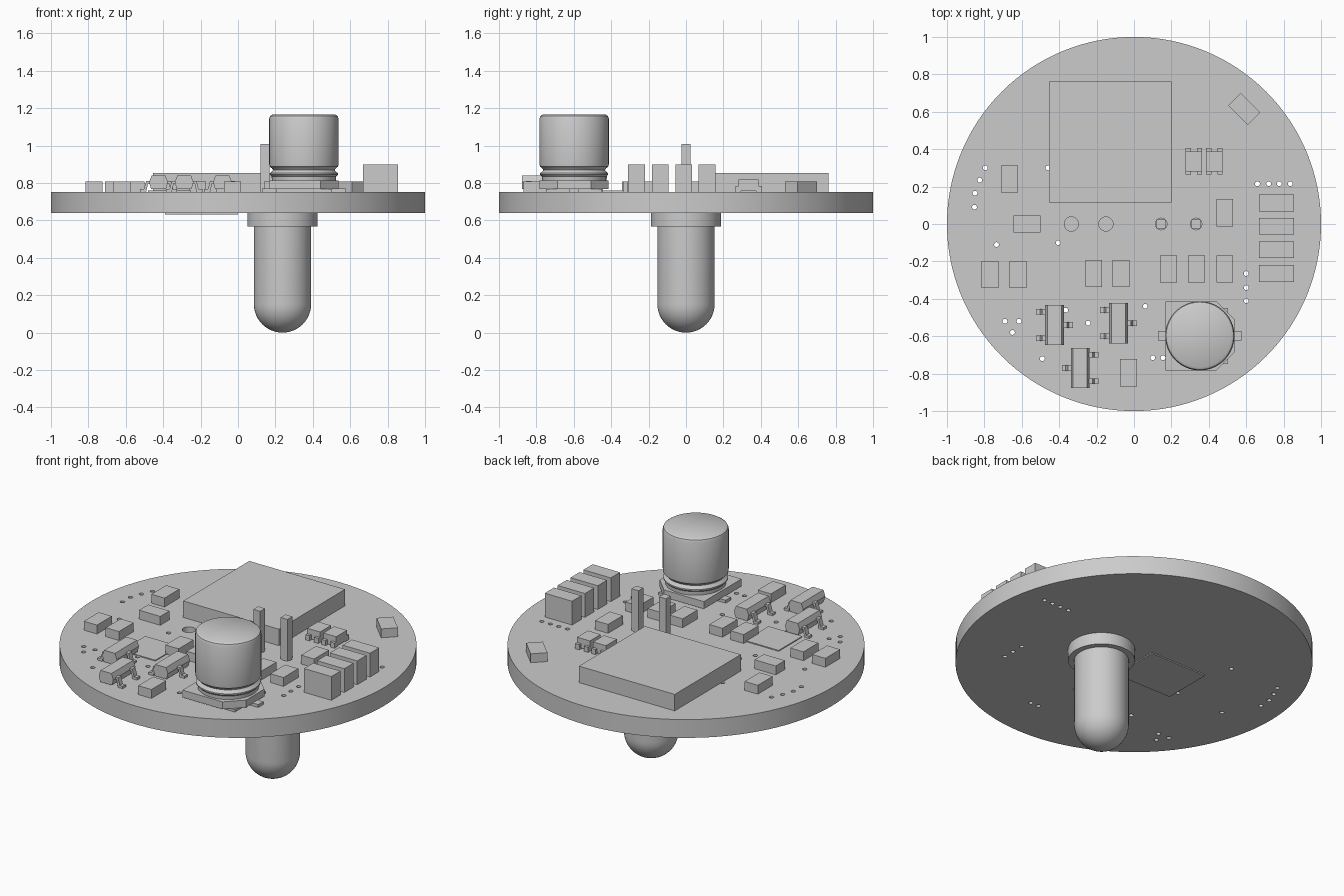
import bpy, bmesh, math
from mathutils import Matrix, Vector

if "Cube" in bpy.data.objects:
    bpy.data.objects.remove(bpy.data.objects["Cube"], do_unlink=True)

grey = bpy.data.materials.new("plain grey")
grey.use_nodes = True
COLOUR = (0.6, 0.6, 0.6, 1)
grey.diffuse_color = COLOUR
grey.node_tree.nodes["Principled BSDF"].inputs["Base Color"].default_value = COLOUR

TOP, BOTTOM = 0.753, 0.64    # board faces


def finish(name, bm, smooth=False):
    bmesh.ops.recalc_face_normals(bm, faces=bm.faces)
    mesh = bpy.data.meshes.new(name)
    bm.to_mesh(mesh)
    bm.free()
    mesh.materials.append(grey)
    ob = bpy.data.objects.new(name, mesh)
    bpy.context.collection.objects.link(ob)
    if smooth:
        bpy.ops.object.select_all(action='DESELECT')
        ob.select_set(True)
        bpy.context.view_layer.objects.active = ob
        bpy.ops.object.shade_smooth_by_angle(angle=math.radians(35))
    return ob


def add_box(bm, x, y, w, d, z0, z1, angle=0):
    m = (Matrix.Translation((x, y, (z0 + z1) / 2)) @ Matrix.Rotation(angle, 4, 'Z')
         @ Matrix.Diagonal((w, d, z1 - z0, 1)))
    return bmesh.ops.create_cube(bm, size=1, matrix=m)["verts"]


def box(name, *args):
    bm = bmesh.new()
    add_box(bm, *args)
    return finish(name, bm)


def add_cylinder(bm, x, y, r, z0, z1, sides):
    bmesh.ops.create_cone(bm, cap_ends=True, segments=sides, radius1=r, radius2=r,
                          depth=z1 - z0, matrix=Matrix.Translation((x, y, (z0 + z1) / 2)))


def prism(bm, points, along):
    """Extrude a closed outline by a vector."""
    face = bm.faces.new([bm.verts.new(p) for p in points])
    new = bmesh.ops.extrude_face_region(bm, geom=[face])["geom"]
    bmesh.ops.translate(bm, vec=along, verts=[v for v in new if isinstance(v, bmesh.types.BMVert)])


def lathe(name, x, y, profile, sides=64):
    """Revolve a radius and height profile that starts and ends on the axis."""
    bm = bmesh.new()
    verts = [bm.verts.new((r, 0, z)) for r, z in profile]
    edges = [bm.edges.new(pair) for pair in zip(verts, verts[1:])]
    bmesh.ops.spin(bm, geom=verts + edges, cent=(0, 0, 0), axis=(0, 0, 1),
                   angle=math.tau, steps=sides)
    bmesh.ops.remove_doubles(bm, verts=bm.verts, dist=1e-4)
    bmesh.ops.translate(bm, vec=(x, y, 0), verts=bm.verts)
    return finish(name, bm, True)


# Round board with small vias and larger lead holes
bm = bmesh.new()
add_cylinder(bm, 0, 0, 1, BOTTOM, TOP, 128)
board = finish("board", bm, True)
vias = [(-.795, .3), (-.825, .235), (-.85, .165), (-.853, .09), (-.46, .3), (-.735, -.11),
        (-.405, -.1), (-.69, -.52), (-.615, -.52), (-.65, -.58), (-.49, -.72),
        (-.365, -.46), (-.245, -.53), (.06, -.44), (.1, -.715), (.155, -.715)]
vias += [(.6, y) for y in (-.265, -.34, -.41)] + [(x, .215) for x in (.66, .72, .777, .835)]
bm = bmesh.new()
for x, y in vias:
    add_cylinder(bm, x, y, .013, .6, .8, 16)
for x, r in ((-.335, .038), (-.15, .038), (.145, .031), (.332, .031)):
    add_cylinder(bm, x, 0, r, .6, .8, 32)
cutter = finish("hole_cutter", bm)
cutter.hide_render = True
cutter.hide_set(True)
cut = board.modifiers.new("holes", 'BOOLEAN')
cut.operation = 'DIFFERENCE'
cut.solver = 'EXACT'
cut.object = cutter

# Main chip and thin plates above and below the board
box("main_chip", -.128, .438, .655, .646, TOP, .855)
box("top_plate", -.365, -.335, .23, .23, TOP, TOP + .006)
box("bottom_plate", -.195, 0, .39, .31, BOTTOM - .007, BOTTOM)

# Small chip parts
upright = [(-.665, .24), (-.77, -.27), (-.62, -.27), (-.215, -.265), (-.07, -.265),
           (.185, -.24), (.335, -.24), (.485, -.24), (.485, .06), (-.03, -.795)]
for x, y in upright:
    box("small_chip", x, y, .09, .145, TOP, .808)
box("small_chip_sideways", -.573, 0, .145, .09, TOP, .808)
box("small_chip_turned", .59, .615, .148, .095, TOP, .808, -math.pi / 4)

# Row of tall blocks
for y in (.113, -.012, -.138, -.265):
    box("tall_block", .762, y, .187, .09, TOP, .9)


# Three-lead parts: side is the x direction of the single lead
def three_lead(x, y, side):
    bm = bmesh.new()
    outline = [(-.04, .768), (-.05, .805), (-.037, .84), (.037, .84), (.05, .805), (.04, .768)]
    prism(bm, [(x + u, y - .108, z) for u, z in outline], Vector((0, .216, 0)))
    finish("three_lead_body", bm)
    bm = bmesh.new()
    lead = [(.04, .812), (.066, .812), (.078, .768), (.098, .768), (.098, TOP),
            (.066, TOP), (.056, .798), (.04, .798)]
    for s, dy in ((side, 0), (-side, .07), (-side, -.07)):
        prism(bm, [(x + s * u, y + dy - .015, z) for u, z in lead], Vector((0, .03, 0)))
    finish("three_lead_legs", bm)


three_lead(-.425, -.54, 1)
three_lead(-.083, -.53, 1)
three_lead(-.288, -.77, -1)

# Pair of little four-pad parts
for x in (.32, .43):
    bm = bmesh.new()
    add_box(bm, x, .335, .088, .106, TOP + .005, .818)
    for sx in (-1, 1):
        for sy in (-1, 1):
            add_box(bm, x + sx * .03, .335 + sy * .055, .028, .03, TOP, .785)
    finish("four_pad_part", bm)

# Can capacitor with waist, chamfered base and feet
CX, CY = .352, -.598
lathe("capacitor_can", CX, CY,
      [(0, .80), (.17, .80), (.172, .835), (.182, .845), (.182, .853), (.17, .862), (.165, .87),
       (.172, .88), (.183, .888), (.185, .9), (.185, 1.145), (.18, 1.158), (.168, 1.166), (0, 1.166)])
bm = bmesh.new()
h, c = .184, .095
prism(bm, [(CX + u, CY + v, .768) for u, v in
           ((-h, -h), (h - c, -h), (h, c - h), (h, h - c), (h - c, h), (-h, h))],
      Vector((0, 0, .045)))
add_box(bm, CX, CY, .3, .3, TOP, .768)
finish("capacitor_base", bm)
for s in (-1, 1):
    box("capacitor_foot", CX + s * .16, CY, .125, .05, TOP, .771)

# Lamp below the board, with flange and domed end
R = .153
dome = [(R * math.sin(a), R - R * math.cos(a)) for a in (math.pi / 24 * i for i in range(13))]
lathe("lamp_bulb", .238, 0, dome + [(R, .57), (0, .57)])
lathe("lamp_flange", .238, 0, [(0, .567), (.187, .567), (.187, BOTTOM), (0, BOTTOM)])
for x in (.145, .332):
    box("lamp_lead", x, 0, .047, .047, BOTTOM, 1.01)
